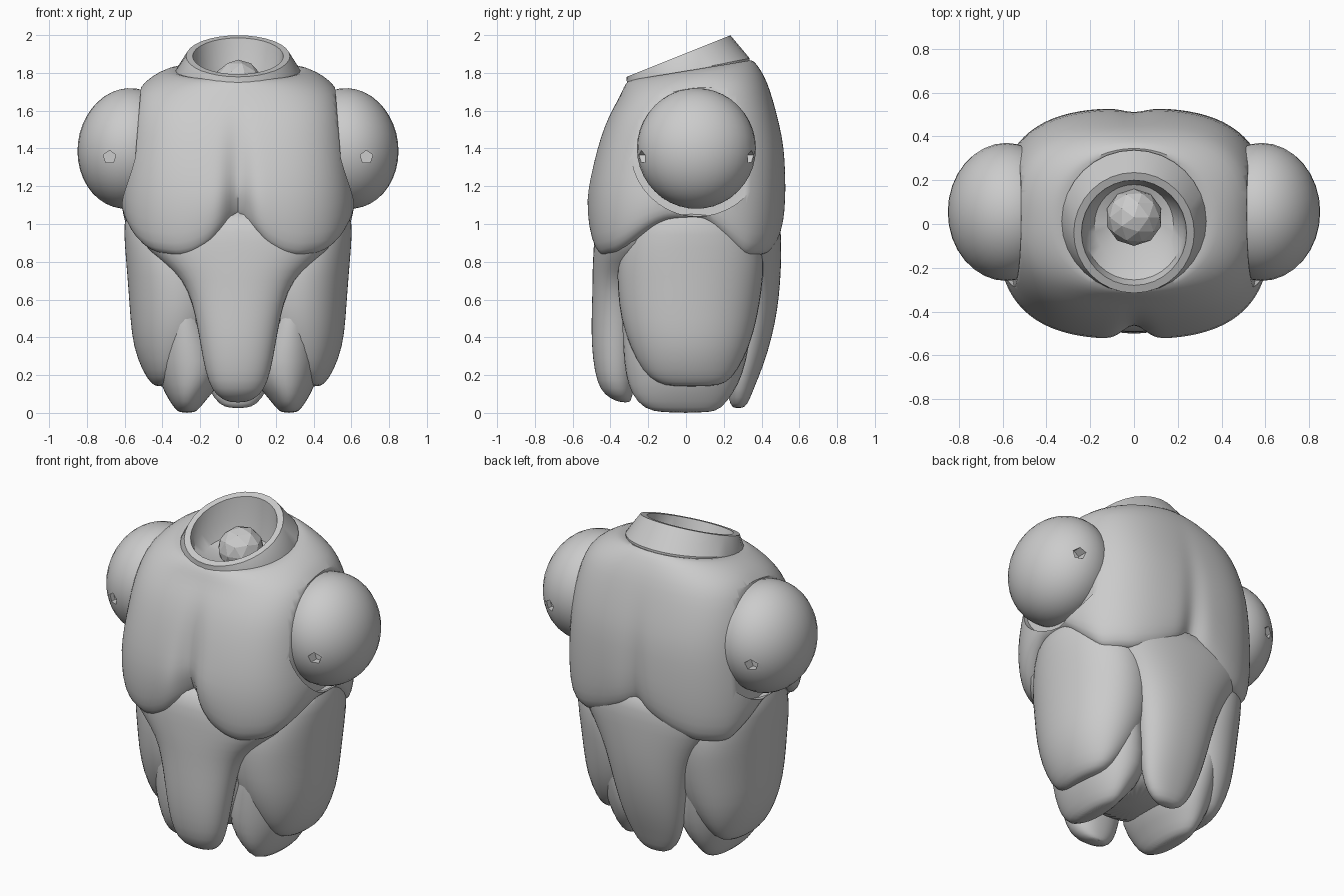
import bpy, bmesh, math
from math import sin, cos, pi, exp

if "Cube" in bpy.data.objects:
    bpy.data.objects.remove(bpy.data.objects["Cube"])


def ring(z, tilt, cx, cy, rx, ry, n=2.0, seg=32):
    """Superellipse ring; z rises with y by the tilt."""
    pts = []
    for i in range(seg):
        a = 2 * pi * i / seg
        s, c = sin(a), -cos(a)
        r = (abs(s / rx) ** n + abs(c / ry) ** n) ** (-1 / n)
        x, y = cx + r * s, cy + r * c
        pts.append((x, y, z + tilt * y))
    return pts


def apply(ob, kind, **props):
    bpy.context.view_layer.objects.active = ob
    m = ob.modifiers.new(kind.lower(), kind)
    for k, v in props.items():
        setattr(m, k, v)
    bpy.ops.object.modifier_apply(modifier=m.name)


def smooth(ob, angle=35):
    bpy.ops.object.select_all(action='DESELECT')
    ob.select_set(True)
    bpy.context.view_layer.objects.active = ob
    bpy.ops.object.shade_smooth_by_angle(angle=math.radians(angle))


def loft(name, rings, subdiv=1, caps=True):
    bm = bmesh.new()
    rows = [[bm.verts.new(p) for p in r] for r in rings]
    k = len(rows[0])
    for a, b in zip(rows, rows[1:]):
        for i in range(k):
            j = (i + 1) % k
            bm.faces.new((a[i], a[j], b[j], b[i]))
    if caps:
        bm.faces.new(rows[0][::-1])
        bm.faces.new(rows[-1])
    bmesh.ops.recalc_face_normals(bm, faces=bm.faces)
    me = bpy.data.meshes.new(name)
    bm.to_mesh(me)
    bm.free()
    ob = bpy.data.objects.new(name, me)
    bpy.context.collection.objects.link(ob)
    if subdiv:
        apply(ob, 'SUBSURF', levels=subdiv)
    return ob


def cut(ob, radius, depth, loc, rot, sides):
    bpy.ops.mesh.primitive_cylinder_add(vertices=sides, radius=radius, depth=depth,
                                        location=loc, rotation=rot)
    c = bpy.context.object
    c.hide_render = True
    apply(ob, 'BOOLEAN', object=c, operation='DIFFERENCE', solver='EXACT')
    bpy.data.objects.remove(c)


# Scalloped lower edge of the chest: (angle from front, height)
HEM = [(0, 1.05), (10, .97), (18, .89), (27, .84), (35, .82), (50, .84), (58, .88),
       (72, .98), (80, 1.02), (100, 1.02), (113, .9), (122, .82), (140, .83),
       (155, .88), (168, .94), (180, 1.0)]


def hem(deg):
    for (a, za), (b, zb) in zip(HEM, HEM[1:]):
        if deg <= b:
            return za + (zb - za) * (deg - a) / (b - a)
    return HEM[-1][1]


def chest_ring(z, tilt, rx, cy, ry, n, groove):
    out = []
    seg = 80
    for i, (x, y, h) in enumerate(ring(z, tilt, 0, cy, rx, ry, n, seg)):
        deg = 360 * i / seg
        if z < 1.25:
            h = 1.25 - (1.25 - z) * (1.25 - hem(min(deg, 360 - deg))) / .41
        depth = groove if y < 0 else groove * .35
        y *= 1 - depth * exp(-(x / .06) ** 2)
        out.append((x, y, h))
    return out


# Chest with pectoral and back lobes, hollow at the neck
CHEST = [(.95, 0, .40, 0, .34, 2.4, 0), (.86, 0, .50, 0, .42, 2.6, .1),
         (.84, 0, .56, 0, .465, 2.7, .16), (.87, 0, .60, 0, .498, 2.8, .18),
         (.95, 0, .62, 0, .52, 2.8, .18), (1.1, 0, .625, 0, .53, 2.8, .14),
         (1.25, 0, .61, .01, .518, 2.9, .1), (1.4, 0, .595, .025, .497, 2.9, .06),
         (1.52, .02, .58, .03, .465, 2.9, .03), (1.62, .05, .56, .035, .43, 2.8, .01),
         (1.71, .1, .53, .04, .39, 2.6, 0), (1.77, .14, .46, .03, .36, 2.3, 0),
         (1.805, .16, .39, .025, .335, 2.1, 0), (1.82, .17, .31, .02, .31, 2, 0),
         (1.75, .17, .275, .01, .27, 2, 0), (1.58, 0, .25, 0, .25, 2, 0)]
chest = loft("chest", [chest_ring(*r) for r in CHEST])
for s in (1, -1):
    cut(chest, .35, .6, (s * .84, .06, 1.41), (0, s * (pi / 2 - .08), 0), 40)
smooth(chest)

# Tilted neck collar with its bowl, and neck ball
collar = loft("neck_collar", [
    ring(1.74, .17, 0, .01, .33, .33), ring(1.81, .2, 0, .012, .33, .325),
    ring(1.905, .4, 0, -.04, .275, .275), ring(1.905, .4, 0, -.04, .24, .24),
    ring(1.80, .25, 0, -.03, .225, .225), ring(1.73, .1, 0, 0, .18, .18),
    ring(1.70, .05, 0, .02, .08, .08)], 0, False)
smooth(collar)
bpy.ops.mesh.primitive_ico_sphere_add(subdivisions=2, radius=.13, location=(0, .03, 1.74))
bpy.context.object.name = "neck_ball"

# Inner core behind the plates
core = loft("waist_core", [ring(z, 0, 0, 0, rx, ry, 2.6) for z, rx, ry in
                           [(.14, .16, .2), (.22, .3, .29), (.45, .4, .35),
                            (.8, .5, .39), (1.0, .53, .42), (1.2, .48, .4)]])
smooth(core)

# Belly and back plates: z, cy, rx, ry
BELLY = [(.055, -.32, .04, .025), (.075, -.345, .09, .055), (.12, -.365, .14, .09),
         (.22, -.375, .175, .11), (.36, -.375, .2, .125), (.5, -.37, .225, .13),
         (.65, -.36, .265, .135), (.75, -.34, .34, .155), (.85, -.3, .48, .19),
         (.95, -.27, .56, .215), (1.1, -.25, .5, .2)]
BACK = [(.025, .275, .04, .02), (.04, .28, .1, .045), (.12, .285, .16, .07),
        (.25, .31, .2, .1), (.4, .33, .23, .125), (.55, .345, .26, .14),
        (.7, .35, .31, .15), (.85, .33, .42, .175), (.95, .3, .52, .205),
        (1.1, .28, .5, .2)]
for name, rows in (("belly_plate", BELLY), ("back_plate", BACK)):
    smooth(loft(name, [ring(z, 0, 0, cy, rx, ry, 2.2) for z, cy, rx, ry in rows]))

# Side plates and lower lobes: z, cx, cy, rx, ry
SIDE = [(.14, .40, .03, .03, .1), (.155, .39, .03, .07, .19), (.22, .37, .02, .135, .255),
        (.35, .34, .02, .215, .32), (.5, .315, .015, .255, .365), (.65, .31, .02, .27, .385),
        (.8, .33, .025, .262, .395), (.95, .35, .03, .255, .36), (1.05, .35, .03, .25, .3),
        (1.07, .35, .03, .18, .25)]
LOBE = [(0, .27, 0, .035, .13), (.02, .27, -.02, .065, .215), (.1, .265, -.02, .12, .275),
        (.2, .24, -.01, .19, .315), (.35, .26, 0, .19, .34), (.55, .29, .01, .14, .36),
        (.75, .3, .01, .12, .35)]
for s, side in ((1, "right"), (-1, "left")):
    for name, rows, n in (("side_plate", SIDE, 2.1), ("hip_lobe", LOBE, 2.1)):
        smooth(loft(f"{name}_{side}",
                    [ring(z, 0, s * cx, cy, rx, ry, n) for z, cx, cy, rx, ry in rows]))

    # Shoulder ball with small sockets front and back
    bpy.ops.mesh.primitive_uv_sphere_add(segments=32, ring_count=20, radius=1,
                                         location=(s * .582, .055, 1.4),
                                         rotation=(0, -s * .12, 0), scale=(.267, .315, .32))
    ball = bpy.context.object
    ball.name = f"shoulder_ball_{side}"
    bpy.ops.object.transform_apply(location=False, rotation=True, scale=True)
    for y in (-.25, .36):
        cut(ball, .035, .13, (s * .68, y, 1.355), (pi / 2, 0, 0), 5)
    smooth(ball)
